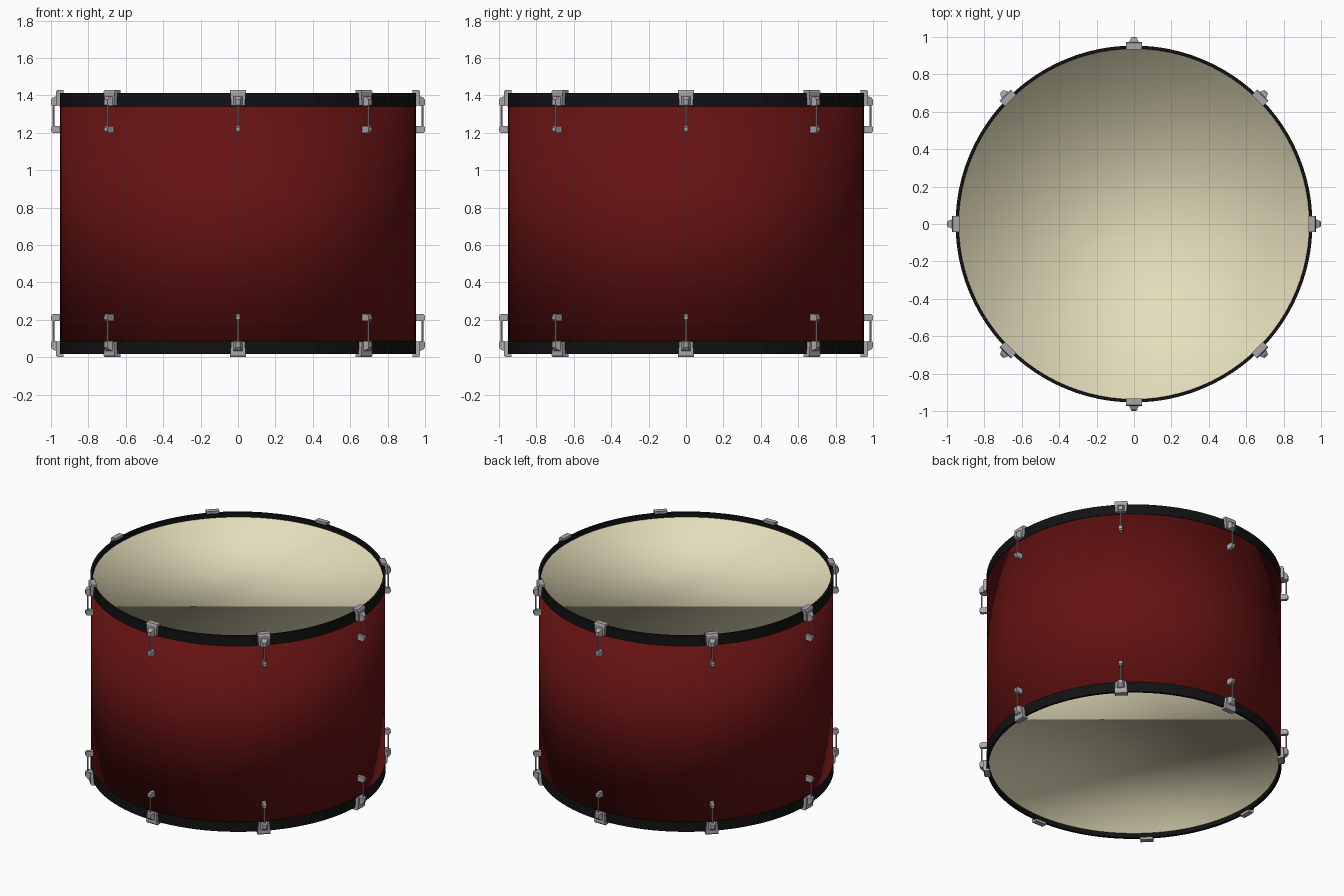
import bpy, bmesh, math
from mathutils import Matrix, Vector

if "Cube" in bpy.data.objects:
    bpy.data.objects.remove(bpy.data.objects["Cube"])

MID = 0.715      # half height of the drum; parts are built around this plane
SIDES = 96


def material(name, rgb):
    m = bpy.data.materials.new(name)
    m.diffuse_color = (*rgb, 1)
    m.use_nodes = True
    m.node_tree.nodes["Principled BSDF"].inputs["Base Color"].default_value = m.diffuse_color
    return m


RED = material("red_lacquer", (0.13, 0.006, 0.006))
BLACK = material("black_hoop", (0.006, 0.006, 0.006))
CREAM = material("cream_skin", (0.78, 0.73, 0.5))
METAL = material("grey_metal", (0.4, 0.38, 0.4))


def finish(name, bm, mat, smooth=None, mirror=True):
    me = bpy.data.meshes.new(name)
    bm.to_mesh(me)
    bm.free()
    ob = bpy.data.objects.new(name, me)
    bpy.context.collection.objects.link(ob)
    ob.location.z = MID
    me.materials.append(mat)
    if smooth is not None:
        me.polygons.foreach_set("use_smooth", [True] * len(me.polygons))
        if smooth < 180:
            me.set_sharp_from_angle(angle=math.radians(smooth))
    if mirror:
        mod = ob.modifiers.new("other_end", "MIRROR")
        mod.use_axis = (False, False, True)
        mod.use_mirror_merge = False
    return ob


def ring_points(bm, r, z):
    return [bm.verts.new((r * math.cos(a), r * math.sin(a), z))
            for a in (2 * math.pi * i / SIDES for i in range(SIDES))]


def bridge(bm, a, b):
    for i in range(SIDES):
        j = (i + 1) % SIDES
        bm.faces.new((a[i], a[j], b[j], b[i]))


def plate(bm, prof, rot):
    # side profile of (radius, height, half width), extruded sideways
    sides = [[bm.verts.new(rot @ Vector((r, s * w, z))) for r, z, w in prof]
             for s in (-1, 1)]
    n = len(prof)
    faces = [bm.faces.new(sides[0]), bm.faces.new(sides[1][::-1])]
    for i in range(n):
        j = (i + 1) % n
        faces.append(bm.faces.new((sides[0][i], sides[1][i], sides[1][j], sides[0][j])))
    bmesh.ops.recalc_face_normals(bm, faces=faces)


# shell: one softly shaded cylinder
bm = bmesh.new()
bmesh.ops.create_cone(bm, cap_ends=True, segments=SIDES, radius1=0.951, radius2=0.951, depth=1.29)
finish("shell", bm, RED, 180, mirror=False)

# hoops: rectangular rings
bm = bmesh.new()
loops = [ring_points(bm, r, z) for r, z in
         ((0.954, 0.627), (0.954, 0.697), (0.937, 0.697), (0.937, 0.627))]
for k in range(4):
    bridge(bm, loops[k], loops[(k + 1) % 4])
bmesh.ops.recalc_face_normals(bm, faces=bm.faces)
finish("hoops", bm, BLACK, 30)

# drum skins: flat discs with a tiny turned-up lip
bm = bmesh.new()
disc = ring_points(bm, 0.939, 0.665)
bm.faces.new(disc)
lip = ring_points(bm, 0.939, 0.67)
bridge(bm, lip, disc)
finish("drum_skins", bm, CREAM, 180)

# tension hardware, eight sets at each end
CLAW = [(0.932, 0.714, 0.042), (0.968, 0.714, 0.042), (0.974, 0.704, 0.042),
        (0.974, 0.632, 0.036), (0.953, 0.632, 0.036), (0.953, 0.699, 0.042),
        (0.932, 0.699, 0.042)]
BOSS = [(0.970, 0.682, 0.026), (0.990, 0.674, 0.018), (1.0, 0.662, 0.012),
        (1.0, 0.634, 0.012), (0.990, 0.628, 0.018), (0.970, 0.628, 0.026)]
LUG = [(0.945, 0.522, 0.012), (0.992, 0.522, 0.012), (1.0, 0.514, 0.012),
       (1.0, 0.494, 0.012), (0.990, 0.484, 0.012), (0.945, 0.484, 0.012)]
claws, lugs, rods = bmesh.new(), bmesh.new(), bmesh.new()
for i in range(8):
    rot = Matrix.Rotation(i * math.pi / 4, 4, "Z")
    plate(claws, CLAW, rot)
    plate(claws, BOSS, rot)
    plate(lugs, LUG, rot)
    bmesh.ops.create_cone(rods, cap_ends=True, segments=10, radius1=0.005, radius2=0.005,
                          depth=0.14, matrix=rot @ Matrix.Translation((0.986, 0, 0.575)))
finish("claws", claws, METAL)
finish("lugs", lugs, METAL)
finish("tension_rods", rods, METAL, 30)
